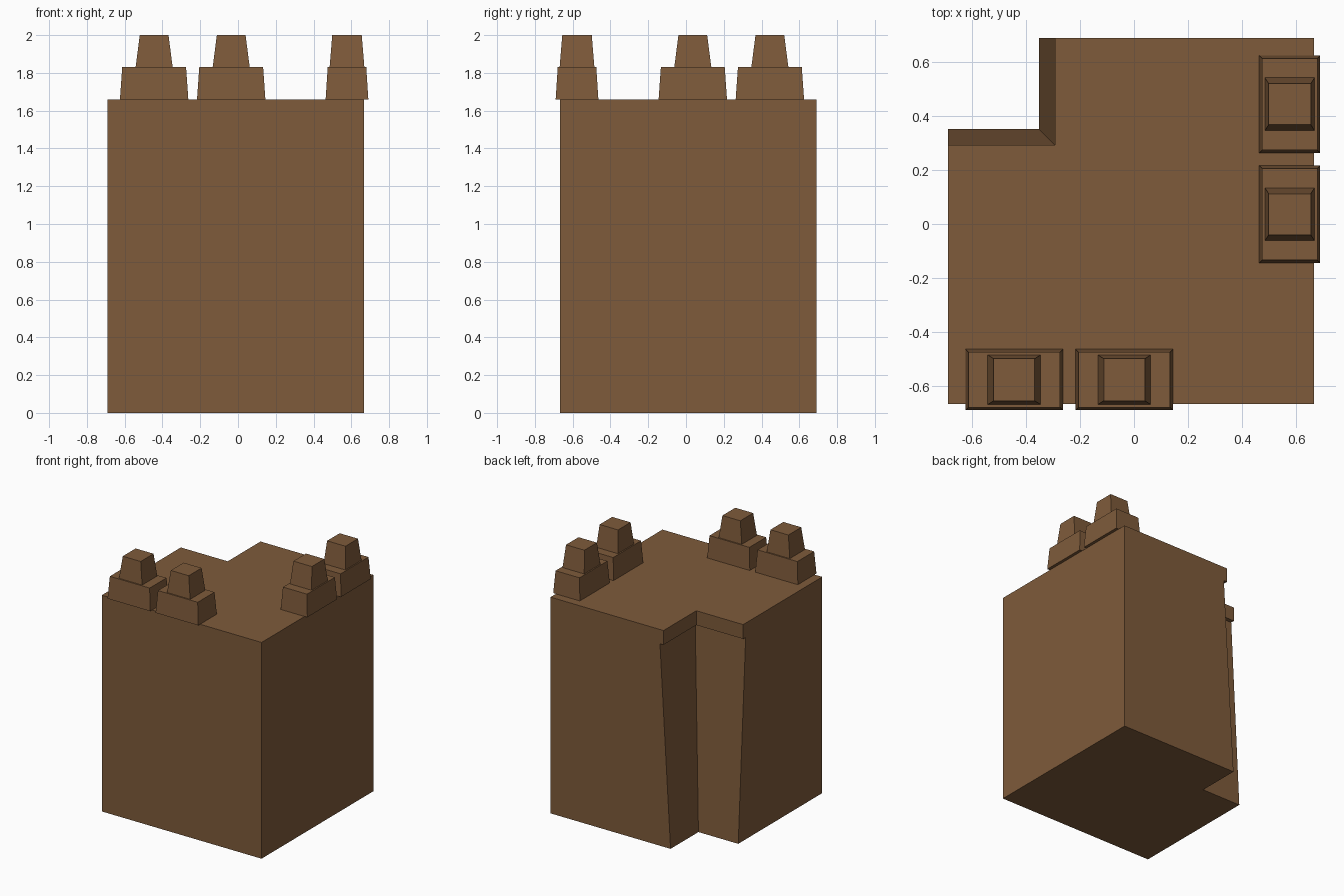
import bpy, bmesh

if "Cube" in bpy.data.objects:
    bpy.data.objects.remove(bpy.data.objects["Cube"])

brown = bpy.data.materials.new("earth_brown")
brown.diffuse_color = (0.21, 0.104, 0.043, 1)
brown.use_nodes = True
brown.node_tree.nodes["Principled BSDF"].inputs["Base Color"].default_value = brown.diffuse_color


def loft(name, rings):
    """Closed flat-sided solid through matching rings of (x, y, z) points."""
    bm = bmesh.new()
    loops = [[bm.verts.new(p) for p in ring] for ring in rings]
    n = len(loops[0])
    bm.faces.new(loops[0][::-1])
    bm.faces.new(loops[-1])
    for low, high in zip(loops, loops[1:]):
        for i in range(n):
            j = (i + 1) % n
            bm.faces.new((low[i], low[j], high[j], high[i]))
    bmesh.ops.recalc_face_normals(bm, faces=bm.faces)
    mesh = bpy.data.meshes.new(name)
    bm.to_mesh(mesh)
    bm.free()
    mesh.materials.append(brown)
    obj = bpy.data.objects.new(name, mesh)
    bpy.context.collection.objects.link(obj)
    return obj


# Tower body: square block with one notched corner; c is the notch corner
def body_ring(c, z):
    a, b = 0.69, 0.667
    return [(x, y, z) for x, y in
            ((-a, -b), (b, -b), (b, a), (-c, a), (-c, c), (-a, c))]


# The notch widens downward wall by wall, with a thin lip under the roof
loft("tower_body", [body_ring(0.352, 0), body_ring(0.262, 1.55),
                    body_ring(0.292, 1.55), body_ring(0.292, 1.66)])


# Battlements: two stacked tapered blocks
def rect_ring(cx, cy, hx, hy, z):
    return [(cx + sx * hx, cy + sy * hy, z)
            for sx, sy in ((-1, -1), (1, -1), (1, 1), (-1, 1))]


BLOCKS = (  # name, half length and half depth at bottom, then top, z range
    ("lower", (0.181, 0.113), (0.169, 0.102), 1.66, 1.83),
    ("upper", (0.098, 0.092), (0.076, 0.078), 1.83, 2.0),
)
EDGE = 0.577  # distance of the battlement centres from the middle

for k, along in enumerate((0.444, 0.036), 1):
    for name, low, high, z0, z1 in BLOCKS:
        loft(f"front_battlement_{name}_{k}",
             [rect_ring(-along, -EDGE, *low, z0),
              rect_ring(-along, -EDGE, *high, z1)])
        loft(f"right_battlement_{name}_{k}",
             [rect_ring(EDGE, along, *low[::-1], z0),
              rect_ring(EDGE, along, *high[::-1], z1)])
